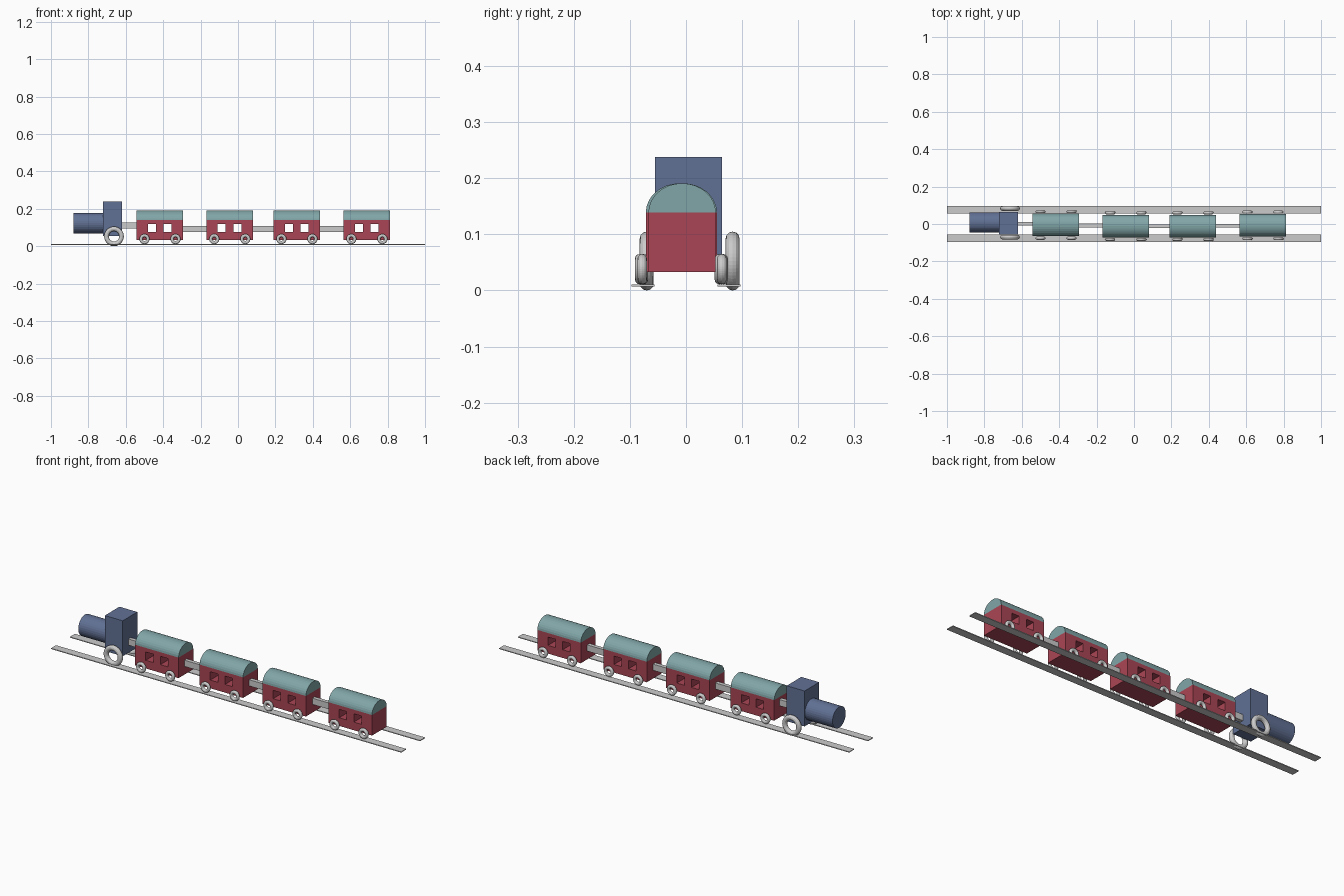
import bpy, math

if "Cube" in bpy.data.objects:
    bpy.data.objects.remove(bpy.data.objects["Cube"])


def material(name, rgb):
    m = bpy.data.materials.new(name)
    m.diffuse_color = (*rgb, 1)
    m.use_nodes = True
    m.node_tree.nodes["Principled BSDF"].inputs["Base Color"].default_value = m.diffuse_color
    return m


BLUE = material("blue", (0.12, 0.165, 0.30))
RED = material("red", (0.40, 0.06, 0.09))
TEAL = material("teal", (0.22, 0.38, 0.39))


def finish(name, mat=None):
    ob = bpy.context.object
    ob.name = name
    if mat:
        ob.data.materials.append(mat)
    return ob


def box(name, x, y, z, mat=None):
    """Box from (min, max) ranges on each axis."""
    r = (x, y, z)
    bpy.ops.mesh.primitive_cube_add(size=1, location=[(a + b) / 2 for a, b in r])
    bpy.context.object.scale = [b - a for a, b in r]
    bpy.ops.object.transform_apply(location=False, rotation=False, scale=True)
    return finish(name, mat)


def wheel(name, x, y, z, major, minor):
    bpy.ops.mesh.primitive_torus_add(location=(x, y, z), rotation=(math.pi / 2, 0, 0),
                                     major_radius=major, minor_radius=minor,
                                     major_segments=48, minor_segments=12)
    return finish(name)


def arch(name, x0, x1, y, z, half_width, height, mat, n=16):
    """Half-round prism running along x."""
    prof = [(y + half_width * math.cos(math.pi * i / n),
             z + height * math.sin(math.pi * i / n)) for i in range(n + 1)]
    k = n + 1
    verts = [(x, a, b) for x in (x0, x1) for a, b in prof]
    faces = [(i, (i + 1) % k, k + (i + 1) % k, k + i) for i in range(k)]
    faces += [tuple(reversed(range(k))), tuple(range(k, 2 * k))]
    me = bpy.data.meshes.new(name)
    me.from_pydata(verts, [], faces)
    me.materials.append(mat)
    ob = bpy.data.objects.new(name, me)
    bpy.context.collection.objects.link(ob)


# Rails
for side in (-1, 1):
    box("rail", (-1, 1), sorted((side * 0.0565, side * 0.0975)), (0.007, 0.011))

# Engine: boiler, cab and two large wheels
bpy.ops.mesh.primitive_cylinder_add(vertices=32, radius=0.054, depth=0.18,
                                    location=(-0.79, 0.008, 0.123),
                                    rotation=(0, math.pi / 2, 0))
finish("boiler", BLUE)
box("cab", (-0.722, -0.62), (-0.055, 0.064), (0.055, 0.238), BLUE)
for y in (-0.07, 0.083):
    wheel("engine_wheel", -0.663, y, 0.0525, 0.04, 0.0125)

# Carriages: body with two through windows, arched roof, four wheels
HALF = 0.124
cars = [(-0.418, -0.005), (-0.045, -0.0115), (0.314, -0.0115), (0.688, -0.007)]
for cx, cy in cars:
    body = box("carriage_body", (cx - HALF, cx + HALF), (cy - 0.06, cy + 0.06),
               (0.033, 0.139), RED)
    for wx in (-0.042, 0.042):
        cutter = box("window_cutter", (cx + wx - 0.0215, cx + wx + 0.0215),
                     (cy - 0.1, cy + 0.1), (0.075, 0.118), RED)
        mod = body.modifiers.new("window", 'BOOLEAN')
        mod.operation, mod.solver, mod.object = 'DIFFERENCE', 'EXACT', cutter
        bpy.context.view_layer.objects.active = body
        bpy.ops.object.modifier_apply(modifier=mod.name)
        bpy.data.objects.remove(cutter)
    arch("carriage_roof", cx - HALF, cx + HALF, cy, 0.139, 0.06, 0.052, TEAL)
    for wx in (-0.082, 0.084):
        for side in (-1, 1):
            wheel("carriage_wheel", cx + wx, cy + side * 0.071, 0.038, 0.0185, 0.0085)

# Couplings
box("coupling", (-0.625, -0.54), (-0.008, 0.012), (0.094, 0.126))
for (ax, ay), (bx, by) in zip(cars, cars[1:]):
    my = (ay + by) / 2
    box("coupling", (ax + HALF - 0.005, bx - HALF + 0.005),
        (my - 0.01, my + 0.01), (0.076, 0.108))
